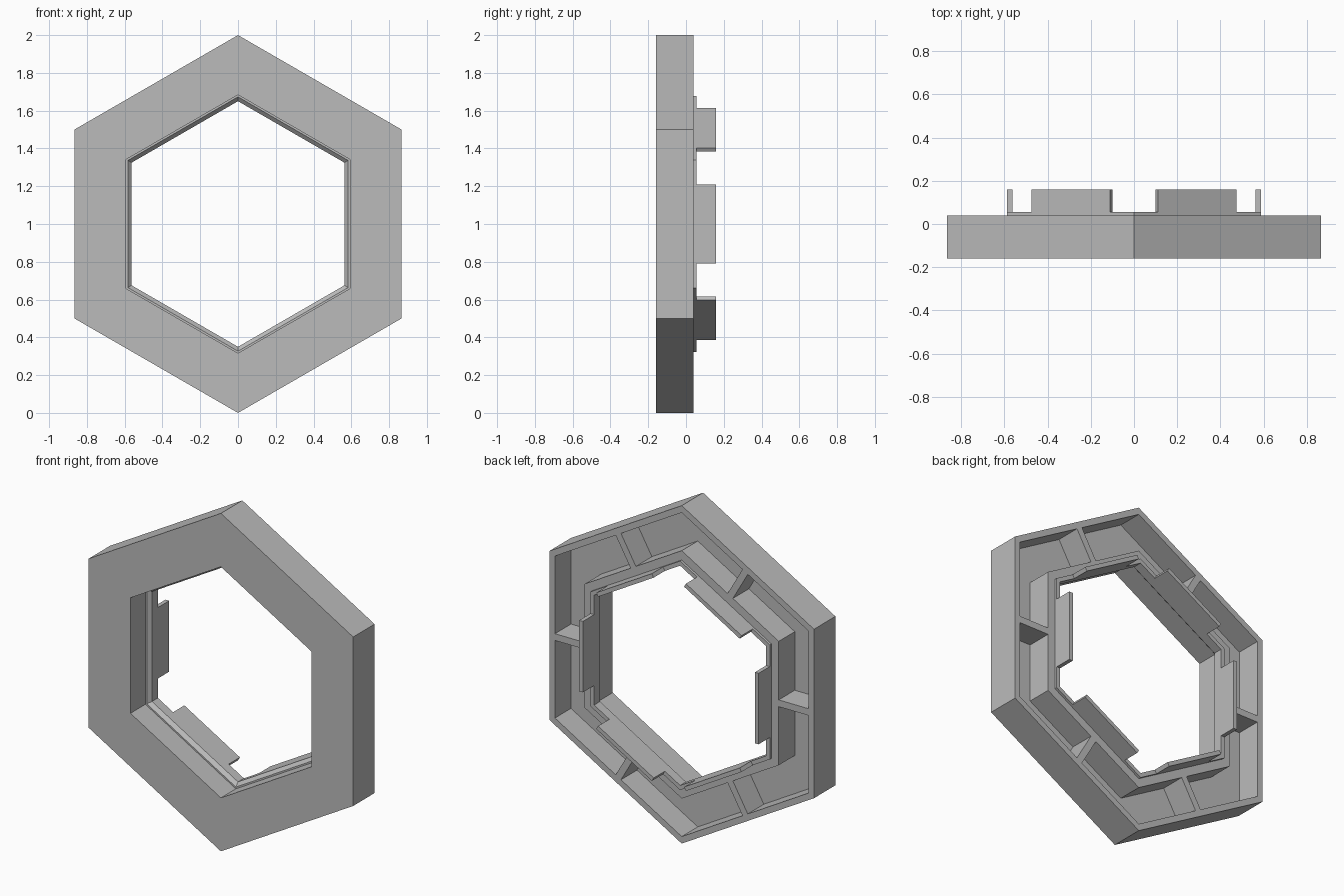
import bpy
import bmesh
from math import cos, sin, pi, radians
from mathutils import Matrix

cube = bpy.data.objects.get("Cube")
if cube:
    bpy.data.objects.remove(cube, do_unlink=True)

grey = bpy.data.materials.new("plain_grey")
grey.use_nodes = True
grey.diffuse_color = (0.5, 0.5, 0.5, 1)
grey.node_tree.nodes["Principled BSDF"].inputs["Base Color"].default_value = (0.5, 0.5, 0.5, 1)

CENTRE_Z = 1.0


def finish(bm, name):
    """Turn a bmesh into a named grey object."""
    bmesh.ops.recalc_face_normals(bm, faces=bm.faces)
    mesh = bpy.data.meshes.new(name)
    bm.to_mesh(mesh)
    bm.free()
    mesh.materials.append(grey)
    obj = bpy.data.objects.new(name, mesh)
    bpy.context.collection.objects.link(obj)
    return obj


def hex_ring(name, profile):
    """Sweep a closed (distance to flat side, y) profile round a hexagon."""
    bm = bmesh.new()
    columns = []
    for k in range(6):
        a = radians(30 + 60 * k)
        columns.append([bm.verts.new((d / cos(pi / 6) * cos(a), y,
                                      CENTRE_Z + d / cos(pi / 6) * sin(a)))
                        for d, y in profile])
    n = len(profile)
    for k in range(6):
        a, b = columns[k], columns[(k + 1) % 6]
        for i in range(n):
            j = (i + 1) % n
            bm.faces.new((a[i], a[j], b[j], b[i]))
    return finish(bm, name)


def side_block(name, k, d0, d1, y0, y1, length):
    """Box centred on hexagon side k, between two distances from the axis."""
    bm = bmesh.new()
    place = (Matrix.Translation((0, 0, CENTRE_Z))
             @ Matrix.Rotation(-radians(60 * k), 4, "Y")
             @ Matrix.Translation(((d0 + d1) / 2, (y0 + y1) / 2, 0))
             @ Matrix.Diagonal((d1 - d0, y1 - y0, length, 1)))
    bmesh.ops.create_cube(bm, size=1, matrix=place)
    return finish(bm, name)


# Hollow-backed frame with a chamfered inner ledge and raised lip
hex_ring("hexagon_frame", [
    (0.866, -0.16), (0.866, 0.04), (0.83, 0.04), (0.83, -0.11),
    (0.635, -0.11), (0.635, 0.04), (0.587, 0.04), (0.587, 0.055),
    (0.563, 0.055), (0.563, 0.0), (0.583, -0.02), (0.592, -0.02),
    (0.592, -0.16)])

# Stiffening ribs and clip tabs, one of each per side
for k in range(6):
    side_block(f"rib_{k + 1}", k, 0.63, 0.835, -0.115, 0.04, 0.04)
    side_block(f"clip_tab_{k + 1}", k, 0.563, 0.587, 0.05, 0.16, 0.42)
